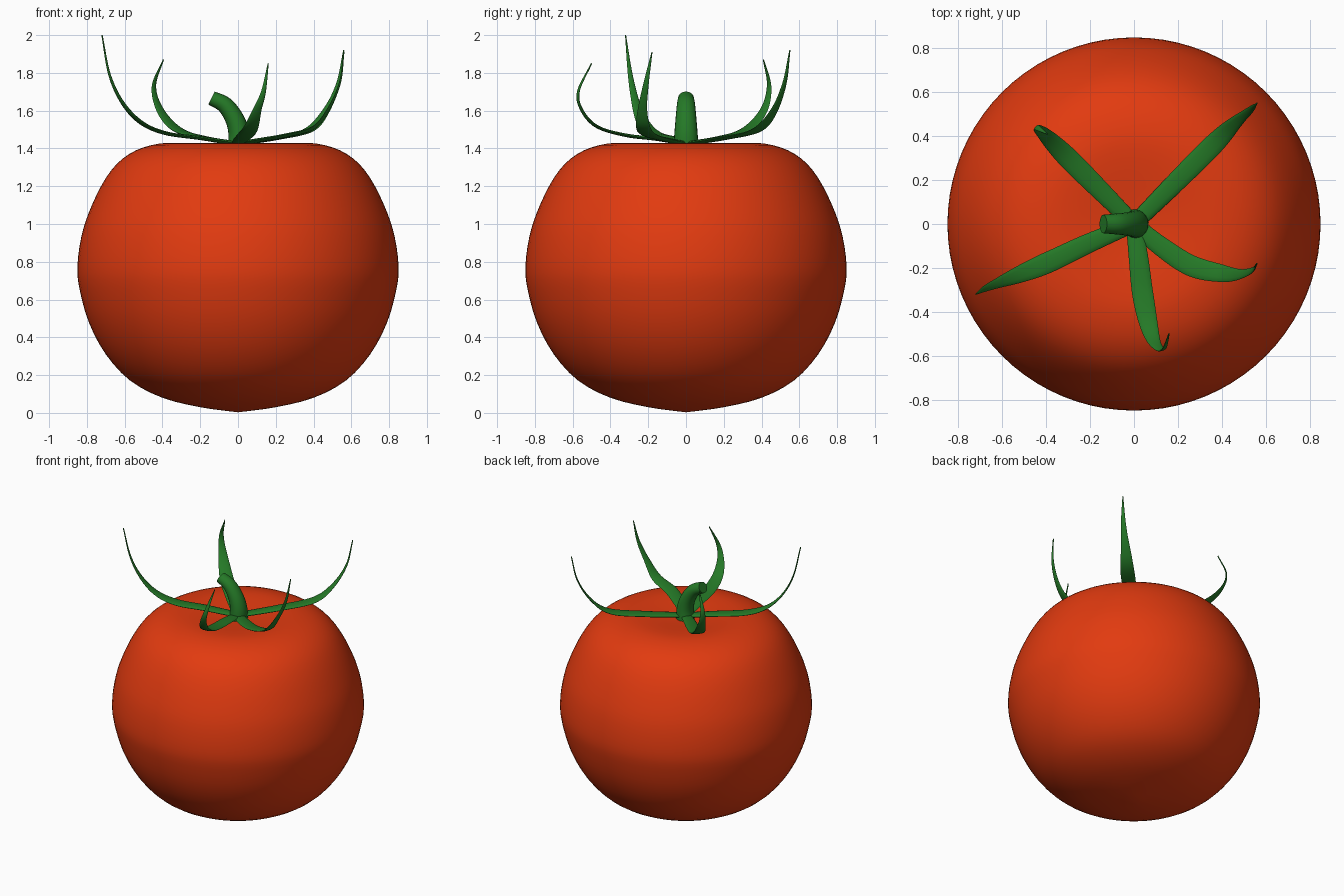
import bpy, bmesh, math
from mathutils import Vector

cube = bpy.data.objects.get("Cube")
if cube:
    bpy.data.objects.remove(cube, do_unlink=True)


def material(name, rgb):
    m = bpy.data.materials.new(name)
    m.use_nodes = True
    m.diffuse_color = (*rgb, 1)
    m.node_tree.nodes["Principled BSDF"].inputs["Base Color"].default_value = (*rgb, 1)
    return m


red = material("tomato red", (0.76, 0.043, 0.005))
green = material("leaf green", (0.018, 0.19, 0.02))


def smooth_path(points, steps):
    """Catmull-Rom curve through the points."""
    p = [Vector(q) for q in points]
    p = [2 * p[0] - p[1]] + p + [2 * p[-1] - p[-2]]
    out = []
    for a, b, c, d in zip(p, p[1:], p[2:], p[3:]):
        for i in range(steps):
            t = i / steps
            out.append(0.5 * (2 * b + (c - a) * t + (2 * a - 5 * b + 4 * c - d) * t**2
                              + (3 * b - a - 3 * c + d) * t**3))
    return out + [p[-2]]


def finish(bm, name, mat, angle):
    bmesh.ops.recalc_face_normals(bm, faces=bm.faces)
    mesh = bpy.data.meshes.new(name)
    bm.to_mesh(mesh)
    bm.free()
    mesh.materials.append(mat)
    obj = bpy.data.objects.new(name, mesh)
    bpy.context.collection.objects.link(obj)
    bpy.ops.object.select_all(action='DESELECT')
    obj.select_set(True)
    bpy.context.view_layer.objects.active = obj
    bpy.ops.object.shade_smooth_by_angle(angle=math.radians(angle))


def sweep(name, points, size, side, sides=12):
    """Loft an ellipse along a path; size(t) gives half width and half thickness."""
    path = smooth_path(points, 8)
    side = Vector(side)
    bm = bmesh.new()
    rings = []
    for i, p in enumerate(path):
        tangent = (path[min(i + 1, len(path) - 1)] - path[max(i - 1, 0)]).normalized()
        side = (side - tangent * side.dot(tangent)).normalized()
        up = tangent.cross(side)
        w, h = size(i / (len(path) - 1))
        rings.append([bm.verts.new(p + side * w * math.cos(a) + up * h * math.sin(a))
                      for a in (k * math.tau / sides for k in range(sides))])
    for r, s in zip(rings, rings[1:]):
        for k in range(sides):
            n = (k + 1) % sides
            bm.faces.new((r[k], r[n], s[n], s[k]))
    bm.faces.new(rings[0])
    bm.faces.new(rings[-1])
    finish(bm, name, green, 50)


# Fruit: a revolved profile with a shallow dent on top
profile = [(0, .003), (.2, .03), (.4, .08), (.57, .17), (.7, .31), (.79, .48), (.84, .66),
           (.85, .78), (.83, .93), (.79, 1.06), (.72, 1.21), (.64, 1.32), (.54, 1.39),
           (.42, 1.425), (.3, 1.428), (.12, 1.41), (0, 1.40)]
bm = bmesh.new()
line = [bm.verts.new(p) for p in smooth_path([(r, 0, z) for r, z in profile], 3)]
edges = [bm.edges.new(pair) for pair in zip(line, line[1:])]
bmesh.ops.spin(bm, geom=line + edges, cent=(0, 0, 0), axis=(0, 0, 1),
               angle=math.tau, steps=80, use_duplicate=False)
bmesh.ops.remove_doubles(bm, verts=bm.verts, dist=0.0005)
finish(bm, "fruit", red, 60)

# Stem: a bent, tapering stalk with a flat cut end
sweep("stem", [(.005, 0, 1.39), (.005, 0, 1.48), (-.02, 0, 1.56), (-.07, 0, 1.63), (-.14, 0, 1.667)],
      lambda t: (.068 - .026 * t, .062 - .024 * t), (0, 1, 0), 20)


# Sepals: thin tapering leaves that curl upward
def leaf_size(t):
    half = .036 + .012 * math.sin(math.pi * min(t / .7, 1))
    fade = max(0, (t - .35) / .65)
    return half * (1 - .93 * fade ** 1.4), .012 * (1 - .7 * t)


sepals = {
    "sepal_front_right": [(-.2, -.085, 1.455), (-.38, -.17, 1.48), (-.51, -.225, 1.535),
                          (-.61, -.265, 1.64), (-.68, -.295, 1.79), (-.72, -.32, 2.0)],
    "sepal_back_right": [(-.18, .18, 1.455), (-.32, .32, 1.5), (-.41, .41, 1.6),
                         (-.445, .44, 1.73), (-.395, .41, 1.87)],
    "sepal_back_left": [(.2, .2, 1.455), (.37, .37, 1.495), (.46, .46, 1.59),
                        (.53, .52, 1.74), (.56, .55, 1.92)],
    "sepal_front_left": [(.12, -.1, 1.445), (.26, -.19, 1.47), (.4, -.225, 1.51),
                         (.48, -.23, 1.61), (.54, -.21, 1.75), (.56, -.18, 1.91)],
    "sepal_front": [(.02, -.15, 1.45), (.04, -.32, 1.47), (.07, -.47, 1.515),
                    (.1, -.55, 1.6), (.135, -.57, 1.7), (.16, -.5, 1.85)],
}
for name, points in sepals.items():
    x, y, _ = points[0]
    sweep(name, [(0, 0, 1.425)] + points, leaf_size, (-y, x, 0))
